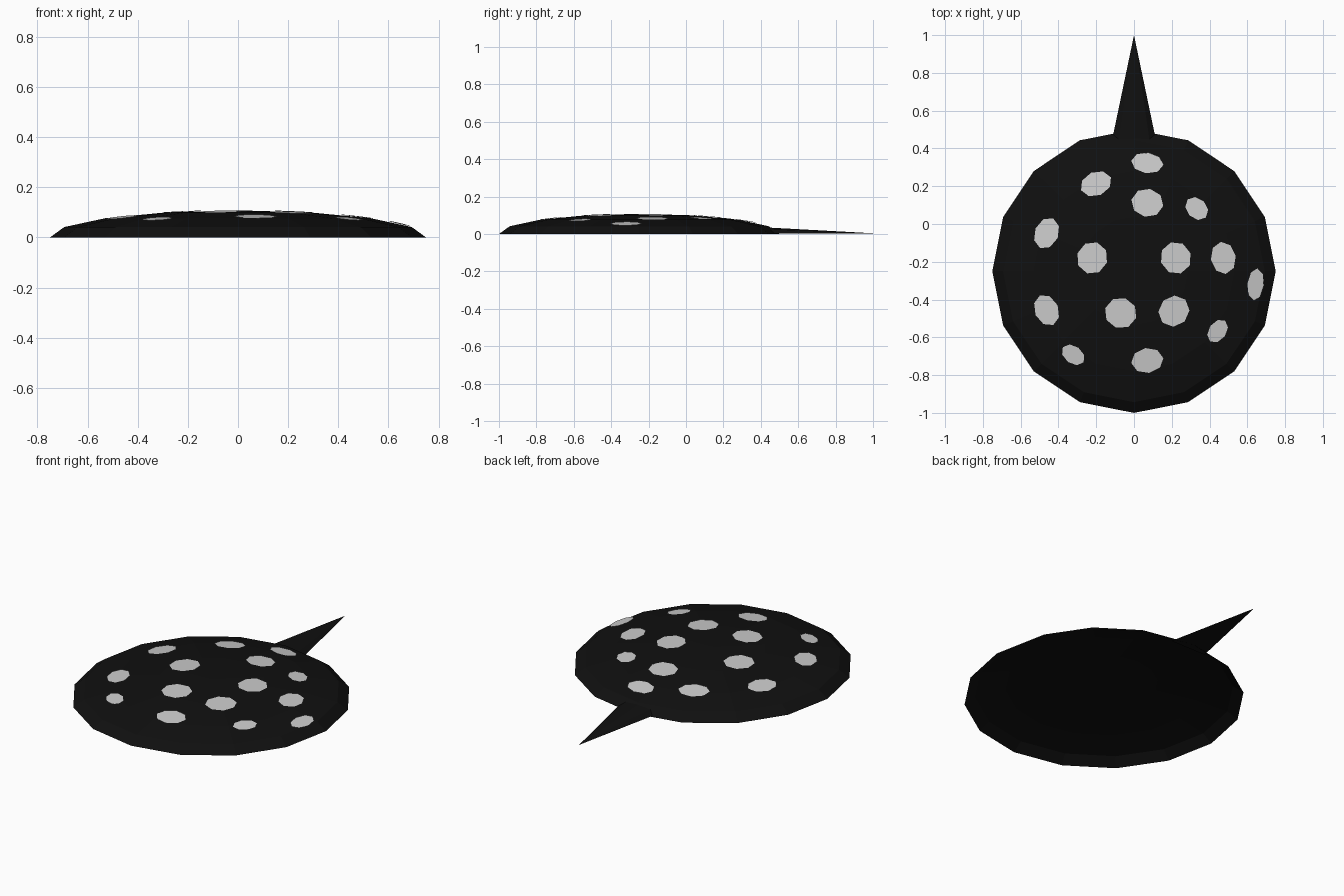
import bpy, bmesh, math
from mathutils import Vector, Matrix

if "Cube" in bpy.data.objects:
    bpy.data.objects.remove(bpy.data.objects["Cube"])

R, H = 0.75, 0.108          # shell radius and height
CENTRE = Vector((0, -0.25, 0))


def material(name, rgb):
    m = bpy.data.materials.new(name)
    m.diffuse_color = (*rgb, 1)
    m.use_nodes = True
    m.node_tree.nodes["Principled BSDF"].inputs["Base Color"].default_value = m.diffuse_color
    return m


def make(name, bm, mat):
    mesh = bpy.data.meshes.new(name)
    bm.to_mesh(mesh)
    bm.free()
    mesh.materials.append(mat)
    ob = bpy.data.objects.new(name, mesh)
    bpy.context.collection.objects.link(ob)
    return ob


black = material("black", (0.005, 0.005, 0.005))
grey = material("grey", (0.6, 0.6, 0.6))
squash = Matrix.Translation(CENTRE) @ Matrix.Diagonal((1, 1, H / R, 1))

# Body: upper half of a 16-sided sphere, flattened, open below
bm = bmesh.new()
bmesh.ops.create_uvsphere(bm, u_segments=16, v_segments=8, radius=R)
low = [v for v in bm.verts if v.co.z < -0.01]
bmesh.ops.delete(bm, geom=low, context='VERTS')
bm.transform(squash)
make("body", bm, black)

# Tail: slim flattened spike, its base tucked inside the body
bm = bmesh.new()
y0 = 0.45
base = [bm.verts.new((0.115 * math.cos(a), y0, 0.004 + 0.03 * math.sin(a)))
        for a in (i * math.pi / 4 for i in range(5))]
tip = bm.verts.new((0, 1, 0.004))
for i in range(5):
    bm.faces.new((base[i], base[(i + 1) % 5], tip))
bm.faces.new(base)
bmesh.ops.recalc_face_normals(bm, faces=bm.faces[:])
make("tail", bm, black)

# Spots: octagons tangent to the sphere, flattened along with it (x, y, radius)
BIG, SMALL = 0.086, 0.068
spots = [(0.07, 0.32, BIG), (-0.20, 0.21, BIG), (0.07, 0.11, BIG),
         (0.33, 0.08, SMALL), (-0.46, -0.05, BIG), (-0.22, -0.18, BIG),
         (0.22, -0.18, BIG), (0.47, -0.18, BIG), (0.64, -0.32, BIG),
         (-0.46, -0.455, BIG), (-0.07, -0.47, BIG), (0.21, -0.46, BIG),
         (0.44, -0.565, SMALL), (-0.32, -0.69, SMALL), (0.07, -0.72, BIG)]
for i, (x, y, r) in enumerate(spots):
    p = Vector((x, y, 0)) - CENTRE
    p.z = math.sqrt(R * R - p.length_squared)
    turn = p.to_track_quat('Z', 'Y').to_matrix().to_4x4()
    bm = bmesh.new()
    bmesh.ops.create_circle(bm, cap_ends=True, segments=8, radius=r)
    bm.transform(squash @ Matrix.Translation(p * 1.006) @ turn)
    for f in bm.faces:
        f.normal_update()
        if f.normal.z < 0:
            f.normal_flip()
    make(f"spot_{i + 1}", bm, grey)
